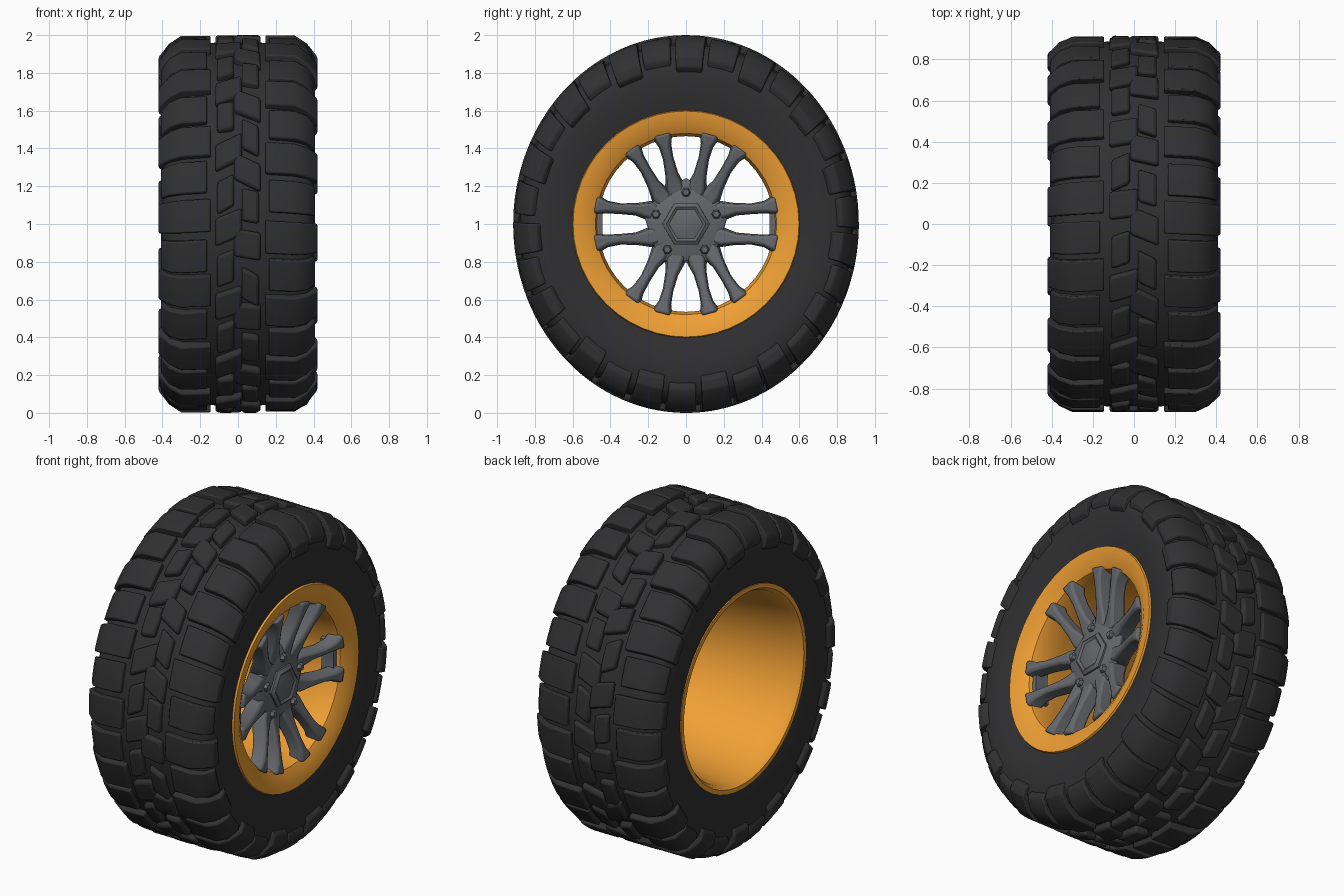
import bpy, bmesh, random
from math import sin, cos, pi, radians
from mathutils import Vector

if "Cube" in bpy.data.objects:
    bpy.data.objects.remove(bpy.data.objects["Cube"])

random.seed(4)


def material(name, rgb):
    m = bpy.data.materials.new(name)
    m.diffuse_color = (*rgb, 1)
    m.use_nodes = True
    m.node_tree.nodes["Principled BSDF"].inputs["Base Color"].default_value = m.diffuse_color
    return m


RUBBER = material("rubber", (0.03, 0.03, 0.032))
ORANGE = material("orange", (0.87, 0.35, 0.035))
METAL = material("metal", (0.13, 0.135, 0.15))


def polar(x, r, a):
    # Wheel axis is x; the tyre flattens a little along y outside the rim
    s = 1 - 0.085 * min(max((r - 0.6) / 0.4, 0), 1)
    return Vector((x, r * s * cos(a), 1 + r * sin(a)))


def finish(name, bm, mat, bevel=0, segments=2, angle=40):
    bmesh.ops.recalc_face_normals(bm, faces=bm.faces)
    me = bpy.data.meshes.new(name)
    bm.to_mesh(me)
    bm.free()
    ob = bpy.data.objects.new(name, me)
    bpy.context.collection.objects.link(ob)
    me.materials.append(mat)
    if bevel:
        b = ob.modifiers.new("bevel", "BEVEL")
        b.width, b.segments, b.limit_method = bevel, segments, "ANGLE"
        b.angle_limit = radians(35)
    bpy.ops.object.select_all(action="DESELECT")
    ob.select_set(True)
    bpy.context.view_layer.objects.active = ob
    bpy.ops.object.shade_smooth_by_angle(angle=radians(angle))
    return ob


def loft(bm, rings, closed=False):
    rows = [[bm.verts.new(p) for p in ring] for ring in rings]
    n = len(rows[0])
    for i in range(len(rows) if closed else len(rows) - 1):
        a, b = rows[i], rows[(i + 1) % len(rows)]
        for j in range(n):
            k = (j + 1) % n
            bm.faces.new((a[j], a[k], b[k], b[j]))
    if not closed:
        bm.faces.new(rows[0])
        bm.faces.new(rows[-1][::-1])


def lathe(name, profile, n, mat, **kw):
    # Ring-shaped part: closed profile turned around the axle
    bm = bmesh.new()
    loft(bm, [[polar(x, r, 2 * pi * i / n) for x, r in profile]
              for i in range(n)], closed=True)
    return finish(name, bm, mat, **kw)


def disc(name, profile, n, phase=0, **kw):
    # Solid part: stack of n-sided rings along the axle, capped at both ends
    bm = bmesh.new()
    loft(bm, [[polar(x, r, phase + 2 * pi * i / n) for i in range(n)] for x, r in profile])
    return finish(name, bm, METAL, **kw)


def tread_block(bm, section, a0, a1, skew=0):
    # Sweep a cross-section around the tyre, optionally slanted across x
    loft(bm, [[polar(x, r, a0 + (a1 - a0) * t + skew * x) for x, r in section]
              for t in (0, 0.33, 0.67, 1)])


# Tyre carcass
half = [(0.375, 0.575), (0.385, 0.62), (0.397, 0.70), (0.402, 0.78), (0.393, 0.86),
        (0.362, 0.915), (0.29, 0.95), (0.12, 0.96)]
lathe("tyre", half + [(-x, r) for x, r in half[::-1]], 96, RUBBER)

# Shoulder blocks, wrapping from the tread onto the sidewall
N = 30
step = 2 * pi / N
bm = bmesh.new()
for side in (1, -1):
    for i in range(N):
        long = i % 2
        w = 0.42 if long else 0.408
        low = 0.81 if long else 0.845
        inner = 0.145 if long else 0.165
        top = 0.998 if long else 0.99
        sec = [(inner, 0.94), (inner, top), (0.30, top), (0.365, 0.955), (w, 0.885),
               (w, low + 0.02), (0.385, low - 0.02), (0.33, 0.88)]
        a = step * (i + (0.25 if side > 0 else -0.25)) + random.uniform(-0.01, 0.01)
        tread_block(bm, [(side * x, r) for x, r in sec],
                    a - step * 0.42, a + step * 0.42, side * 0.06)
finish("shoulder_tread", bm, RUBBER, bevel=0.02)

# Staggered centre blocks
bm = bmesh.new()
for side in (1, -1):
    for i in range(N):
        near, far = (-0.02, 0.12) if i % 2 else (0.02, 0.11)
        sec = [(near, 0.94), (near, 1.0), (far, 1.0), (far, 0.94)]
        a = step * (i + (0.5 if side > 0 else 0)) + random.uniform(-0.012, 0.012)
        width = 0.36 if i % 2 else 0.42
        tread_block(bm, [(side * x, r) for x, r in sec],
                    a - step * width, a + step * width, side * random.uniform(0.1, 0.6))
finish("centre_tread", bm, RUBBER, bevel=0.015)

# Rim: front lip, barrel and back lip, with a thin wall
lathe("rim", [(0.375, 0.605), (0.392, 0.598), (0.382, 0.535), (0.35, 0.48), (0.30, 0.465),
              (0.18, 0.475), (0.0, 0.505), (-0.25, 0.54), (-0.36, 0.556), (-0.388, 0.575),
              (-0.388, 0.602), (-0.36, 0.60), (-0.25, 0.57), (0.0, 0.55), (0.25, 0.55)],
      48, ORANGE, angle=30)

# Spokes: six pairs, slimmer in the middle and flared at both ends
# station: radius, x, half width, half depth, blend from base to tip angle
STATIONS = [(0.12, 0.225, 0.06, 0.06, 0), (0.21, 0.25, 0.055, 0.052, 0.15),
            (0.27, 0.275, 0.037, 0.045, 0.5), (0.36, 0.305, 0.03, 0.042, 0.9),
            (0.43, 0.325, 0.036, 0.042, 1), (0.49, 0.335, 0.06, 0.045, 1)]
bm = bmesh.new()
for my in (1, -1):
    for mz in (1, -1):
        for base, tip in ((22, 12), (47, 54), (73, 75)):
            rings = []
            for r, x, w, d, t in STATIONS:
                a = radians(base + (tip - base) * t)
                c = Vector((x, r * cos(a), r * sin(a)))
                tan = Vector((0, -sin(a), cos(a)))
                ring = []
                for u, v in ((1, -1), (0.7, 1), (-0.7, 1), (-1, -1)):
                    p = c + tan * w * u + Vector((d * v, 0, 0))
                    ring.append(Vector((p.x, my * p.y, 1 + mz * p.z)))
                rings.append(ring)
            loft(bm, rings)
finish("spokes", bm, METAL, bevel=0.014)

# Ties joining the tips of the two horizontal pairs
bm = bmesh.new()
for mid in (0, pi):
    loft(bm, [[polar(x, r, mid + radians(a)) for x, r in
               ((0.25, 0.445), (0.33, 0.445), (0.33, 0.49), (0.25, 0.49))]
              for a in (-14, -5, 5, 14)])
finish("spoke_ties", bm, METAL)

# Hub body with raised five-cornered face
disc("hub", [(0.16, 0.15), (0.22, 0.20), (0.27, 0.205), (0.29, 0.18)], 20)
disc("hub_face", [(0.20, 0.21), (0.275, 0.25), (0.30, 0.195)], 5, phase=pi / 2, bevel=0.012)

# Six-sided centre cap with a low dome
disc("centre_cap", [(0.24, 0.13), (0.31, 0.125), (0.325, 0.105), (0.315, 0.09),
                    (0.325, 0.05)], 6)

# Lug nuts
bm = bmesh.new()
for i in range(5):
    a = pi / 2 + 2 * pi * i / 5
    c = polar(0.0, 0.168, a)
    loft(bm, [[c + Vector((x, r * cos(k * pi / 3), r * sin(k * pi / 3))) for k in range(6)]
              for x, r in ((0.25, 0.025), (0.31, 0.025), (0.32, 0.017))])
finish("lug_nuts", bm, METAL)
